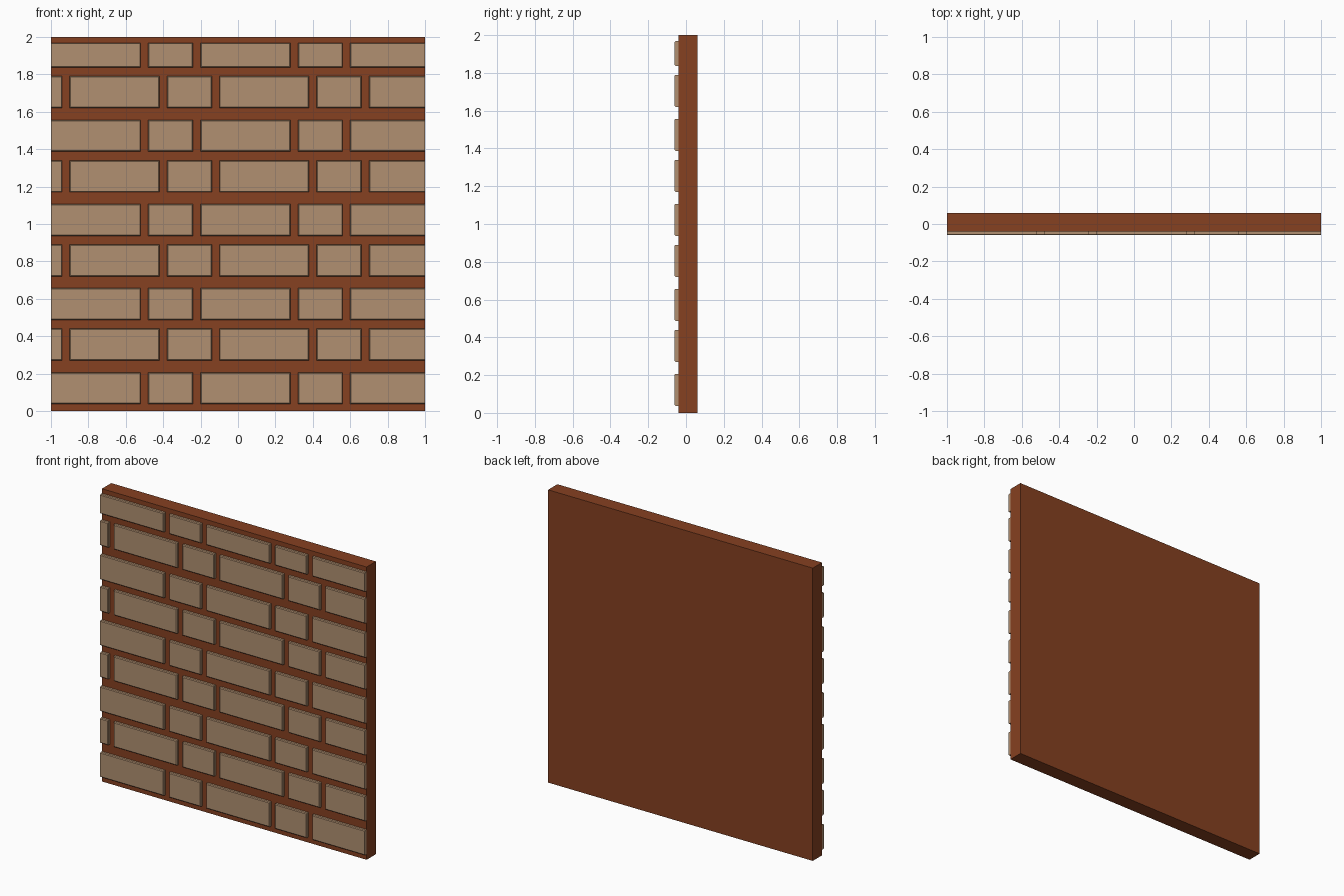
import bpy, bmesh

if "Cube" in bpy.data.objects:
    bpy.data.objects.remove(bpy.data.objects["Cube"])


def material(name, rgb):
    m = bpy.data.materials.new(name)
    m.diffuse_color = (*rgb, 1)
    m.use_nodes = True
    m.node_tree.nodes["Principled BSDF"].inputs["Base Color"].default_value = m.diffuse_color
    return m


MORTAR = material("rust_brown", (0.238, 0.052, 0.015))
BRICK = material("tan_brick", (0.44, 0.28, 0.165))


def box(name, x0, x1, y0, y1, z0, z1, mat, chamfer=0):
    bm = bmesh.new()
    bmesh.ops.create_cube(bm, size=1)
    for v in bm.verts:
        v.co = (x1 if v.co.x > 0 else x0,
                y1 if v.co.y > 0 else y0,
                z1 if v.co.z > 0 else z0)
    if chamfer:
        # soften the edges of the front face, not the ones on the wall's ends
        edges = [e for e in bm.edges
                 if all(v.co.y < y0 + 1e-4 for v in e.verts)
                 and not all(abs(v.co.x) > 0.999 for v in e.verts)]
        bmesh.ops.bevel(bm, geom=edges, offset=chamfer, segments=1, affect='EDGES')
    me = bpy.data.meshes.new(name)
    bm.to_mesh(me)
    bm.free()
    me.materials.append(mat)
    ob = bpy.data.objects.new(name, me)
    bpy.context.collection.objects.link(ob)
    return ob


# Mortar slab
box("wall_slab", -1, 1, -0.04, 0.06, 0, 2, MORTAR)

# Brick courses: two alternating layouts of long and short bricks
LAYOUT_A = [(-1, -.52), (-.48, -.24), (-.20, .28), (.32, .56), (.60, 1)]
LAYOUT_B = [(-1, -.94), (-.90, -.42), (-.38, -.14), (-.10, .38), (.42, .66), (.70, 1)]
for row in range(9):
    pair, odd = divmod(row, 2)
    z0 = (0.27 if odd else 0.037) + pair * 0.45
    z1 = z0 + (0.132 if row == 8 else 0.17)    # top course is thinner
    for i, (x0, x1) in enumerate(LAYOUT_B if odd else LAYOUT_A):
        box(f"brick_{row}_{i}", x0, x1, -0.06, -0.04, z0, z1, BRICK, 0.005)
